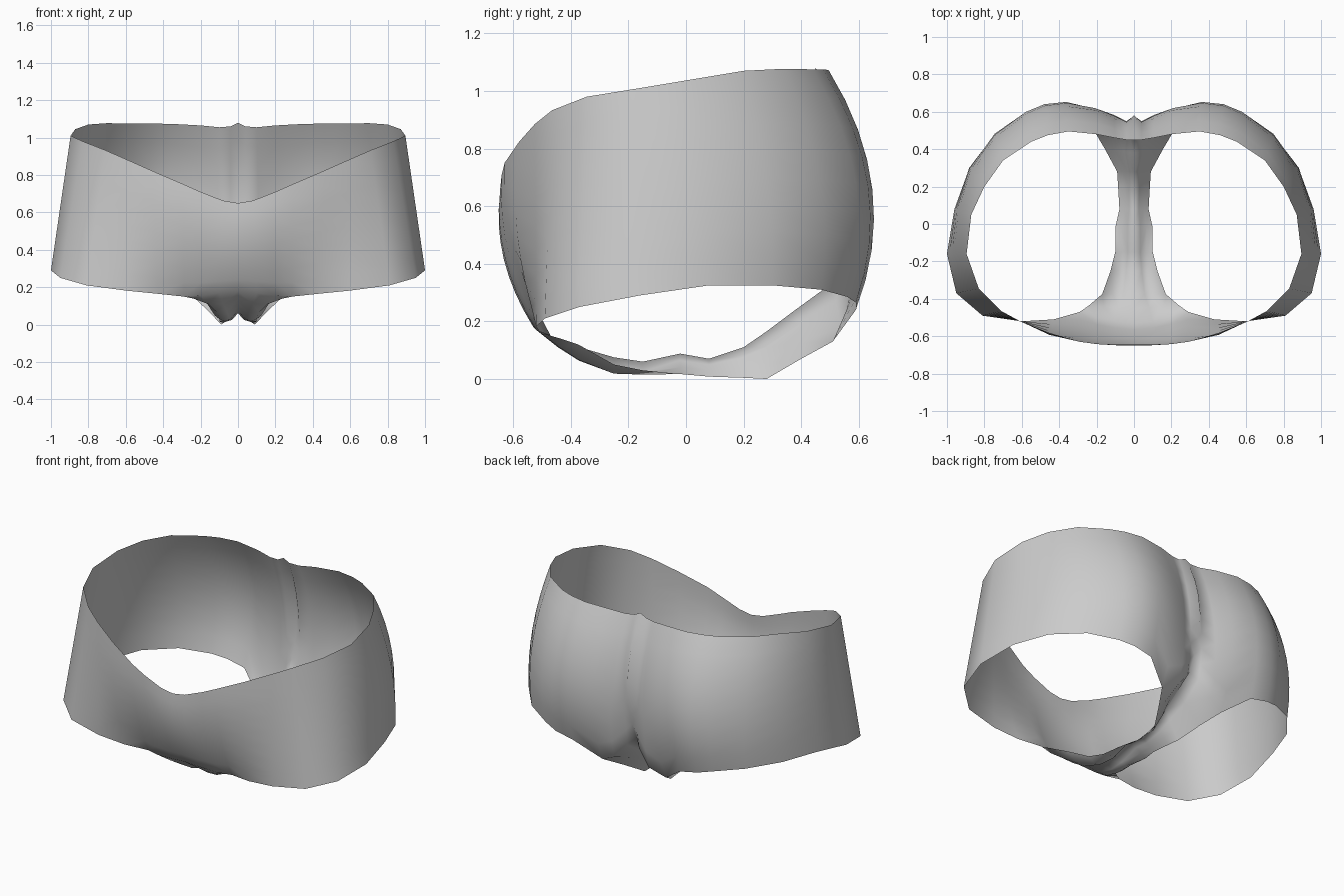
import bpy
import bmesh
from mathutils import Vector

default_cube = bpy.data.objects.get("Cube")
if default_cube:
    bpy.data.objects.remove(default_cube, do_unlink=True)

# One plain cloth colour
cloth = bpy.data.materials.new("grey_cloth")
cloth.use_nodes = True
cloth.diffuse_color = (0.6, 0.6, 0.6, 1)
cloth.node_tree.nodes["Principled BSDF"].inputs["Base Color"].default_value = cloth.diffuse_color

# Left half of the waist rim, from centre front round to centre back
waist_rim = [
    (0, -.645, .65), (.08, -.645, .663), (.2, -.64, .71), (.29, -.63, .75),
    (.46, -.58, .823), (.6, -.525, .885), (.71, -.465, .933), (.83, -.345, .98),
    (.895, -.16, 1.01), (.87, .05, 1.045), (.8, .2, 1.07), (.7, .34, 1.077),
    (.55, .44, 1.075), (.46, .475, 1.075), (.35, .495, 1.073), (.2, .48, 1.065),
    (.1, .46, 1.055), (.04, .45, 1.06), (0, .45, 1.08)]

# Matching lower edge: front seam, leg opening, then back seam
lower_edge = [
    (0, -.53, .18), (.1, -.52, .17), (.2, -.5, .155), (.29, -.47, .15),
    (.43, -.51, .165), (.6, -.52, .182), (.81, -.49, .21), (.95, -.37, .25),
    (1, -.16, .29), (.96, .08, .325), (.88, .3, .325), (.74, .47, .31),
    (.58, .56, .285), (.49, .59, .265), (.37, .59, .24), (.22, .51, .13),
    (.12, .54, .18), (.04, .52, .27), (0, .49, .32)]

# How far the middle of each column swells in x and y
swell = [
    (0, -.045), (0, -.045), (0, -.045), (0, -.045), (0, -.04), (0, 0),
    (0, 0), (0, 0), (0, 0), (.015, 0), (.025, .03), (.02, .06),
    (.01, .09), (0, .1), (0, .105), (0, .125), (0, .08), (0, .06), (0, .11)]

# Crotch strip: centre point, leg edge point, sag of the lobe between them
strip_rows = [
    ((0, -.45, .14), (.24, -.435, .14), .03),
    ((0, -.37, .11), (.17, -.375, .12), .05),
    ((0, -.25, .075), (.125, -.25, .05), .04),
    ((0, -.15, .06), (.1, -.15, .03), .025),
    ((0, -.02, .088), (.1, -.02, .017), 0),
    ((0, .08, .07), (.078, .08, .008), 0),
    ((0, .2, .11), (.085, .2, .004), 0),
    ((0, .28, .165), (.09, .28, 0), 0),
    ((0, .38, .24), (.155, .4, .07), 0)]

ACROSS = 4   # points across half the crotch strip
STEPS = 8    # faces down each body column


def body_column(top, bottom, bulge):
    """Points down one column, bowed by the swell."""
    top, bottom, bulge = Vector(top), Vector(bottom), Vector((*bulge, 0))
    fractions = [step / STEPS for step in range(STEPS + 1)]
    return [top.lerp(bottom, t) + bulge * 4 * t * (1 - t) for t in fractions]


def strip_row(centre, edge, sag):
    """Points from the centre line out to the leg edge."""
    centre, edge = Vector(centre), Vector(edge)
    points = []
    for step in range(ACROSS):
        point = centre.lerp(edge, step / (ACROSS - 1))
        if 0 < step < ACROSS - 1:
            point.z -= sag
        points.append(point)
    return points


def add_sheet(bm, rows):
    """Skin a grid of points with quads."""
    grid = [[bm.verts.new(point) for point in row] for row in rows]
    for first, second in zip(grid, grid[1:]):
        for k in range(len(first) - 1):
            bm.faces.new((first[k], first[k + 1], second[k + 1], second[k]))


bm = bmesh.new()

# Body wrapping the hips
add_sheet(bm, [body_column(*column) for column in zip(waist_rim, lower_edge, swell)])

# Crotch strip joining the front seam to the back seam
front_seam = [Vector(point) for point in lower_edge[:ACROSS]]
back_seam = [Vector(point) for point in lower_edge[:-ACROSS - 1:-1]]
strip = [front_seam] + [strip_row(*row) for row in strip_rows] + [back_seam]
add_sheet(bm, list(zip(*strip)))

# Sew the seams together
bmesh.ops.remove_doubles(bm, verts=bm.verts, dist=0.0005)
for face in bm.faces:
    face.smooth = True

mesh = bpy.data.meshes.new("briefs")
bm.to_mesh(mesh)
bm.free()
mesh.materials.append(cloth)
briefs = bpy.data.objects.new("briefs", mesh)
bpy.context.collection.objects.link(briefs)

# Mirror the left half to the right
mirror = briefs.modifiers.new("mirror", 'MIRROR')
mirror.use_axis[0] = True
mirror.use_clip = True
mirror.merge_threshold = 0.001
